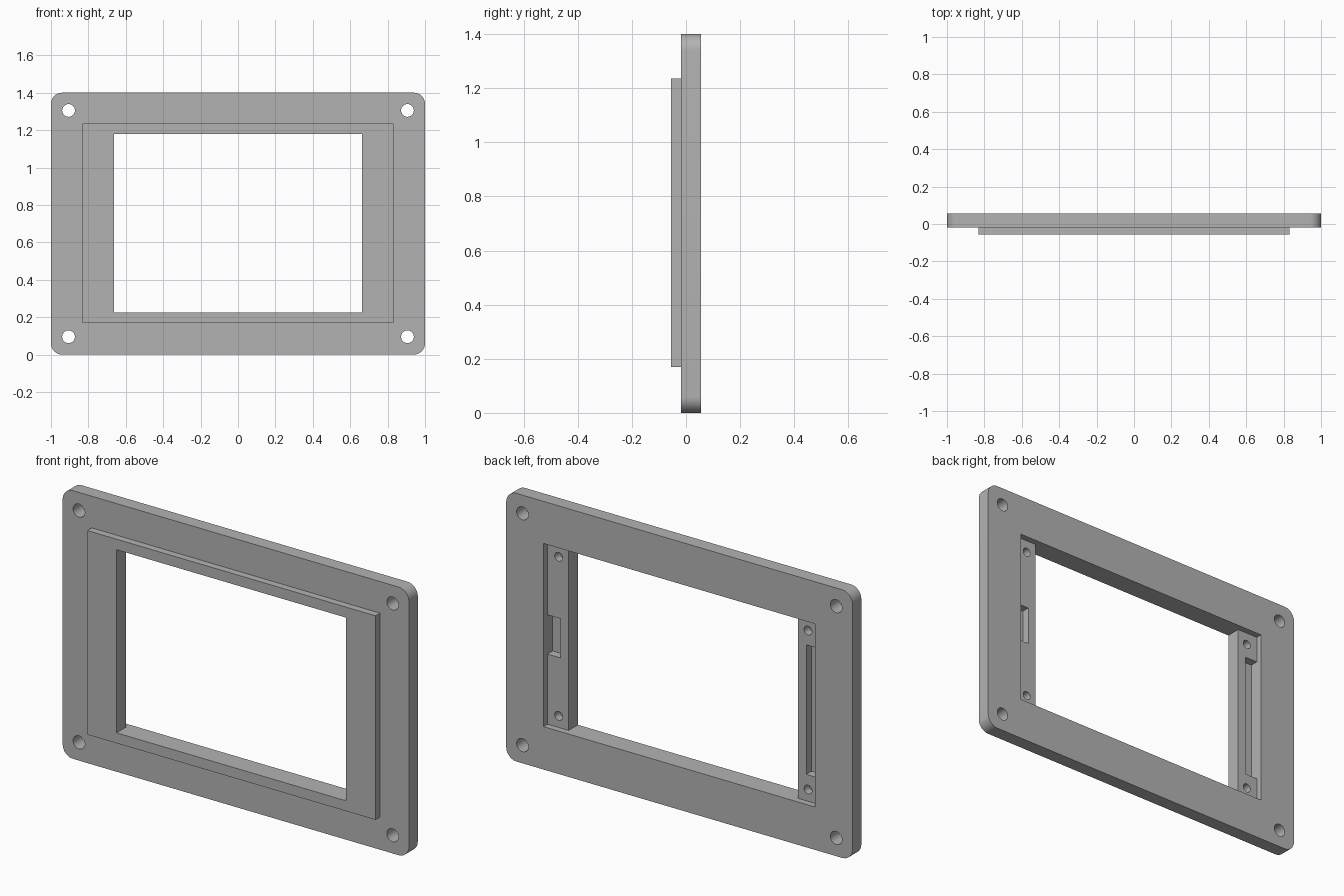
import bpy
import bmesh
from math import pi
from mathutils import Matrix, Vector

default = bpy.data.objects.get("Cube")
if default:
    bpy.data.objects.remove(default, do_unlink=True)

# Material
grey = bpy.data.materials.new("plain grey")
grey.use_nodes = True
colour = (0.45, 0.45, 0.45, 1)
grey.diffuse_color = colour
grey.node_tree.nodes["Principled BSDF"].inputs["Base Color"].default_value = colour

# Main dimensions
BACK, STEP, FRONT = 0.055, -0.018, -0.055
LEDGE, FLOOR = 0.022, -0.021
MID = 0.7
OPEN_X, OPEN_LOW, OPEN_HIGH = 0.663, 0.224, 1.18
POCKET_X = 0.785
SLOT_X = 0.71


def finish(name, bm):
    mesh = bpy.data.meshes.new(name)
    bm.to_mesh(mesh)
    bm.free()
    mesh.materials.append(grey)
    obj = bpy.data.objects.new(name, mesh)
    bpy.context.collection.objects.link(obj)
    return obj


def box(name, x, y, z, radius=0):
    """Box from (low, high) ranges; the edges along y can be rounded."""
    bm = bmesh.new()
    size = Vector((x[1] - x[0], y[1] - y[0], z[1] - z[0]))
    centre = Vector((sum(x), sum(y), sum(z))) / 2
    bmesh.ops.create_cube(bm, size=1, matrix=Matrix.Translation(centre) @ Matrix.Diagonal(size).to_4x4())
    if radius:
        edges = [e for e in bm.edges if abs(e.verts[0].co.y - e.verts[1].co.y) > 0.01]
        bmesh.ops.bevel(bm, geom=edges, offset=radius, segments=10, profile=0.5, affect='EDGES')
    return finish(name, bm)


def rod(name, x, z, y, radius):
    """Cylinder along y."""
    bm = bmesh.new()
    place = Matrix.Translation((x, sum(y) / 2, z)) @ Matrix.Rotation(pi / 2, 4, 'X')
    bmesh.ops.create_cone(bm, cap_ends=True, segments=32, radius1=radius, radius2=radius,
                          depth=y[1] - y[0], matrix=place)
    return finish(name, bm)


def combine(target, tool, operation='DIFFERENCE'):
    tool.hide_render = True
    mod = target.modifiers.new("combine", 'BOOLEAN')
    mod.operation = operation
    mod.solver = 'EXACT'
    mod.object = tool
    bpy.context.view_layer.objects.active = target
    bpy.ops.object.modifier_apply(modifier=mod.name)
    bpy.data.objects.remove(tool, do_unlink=True)


# Rounded plate with the raised front border
frame = box("bezel_frame", (-1, 1), (STEP, BACK), (0, 1.4), radius=0.06)
border = box("raised_border", (-0.832, 0.832), (FRONT, 0), (0.17, 1.235))
combine(frame, border, 'UNION')

# Screen opening and the shallow pocket behind it
opening = (OPEN_LOW, OPEN_HIGH)
combine(frame, box("opening_cutter", (-OPEN_X, OPEN_X), (-0.2, 0.2), opening))
combine(frame, box("pocket_cutter", (-POCKET_X, POCKET_X), (LEDGE, 0.2), opening))

# Short notch in the left ledge, long slot in the right ledge
combine(frame, box("notch_cutter", (SLOT_X, POCKET_X), (FLOOR, 0.1), (0.59, 0.795)))
combine(frame, box("slot_cutter", (-POCKET_X, -SLOT_X), (FLOOR, 0.1), (MID - 0.338, MID + 0.338)))

# Corner through holes and blind screw holes in the ledges
for sx in (-1, 1):
    for sz in (-1, 1):
        combine(frame, rod("corner_hole", sx * 0.906, MID + sz * 0.605, (-0.2, 0.2), 0.034))
        combine(frame, rod("screw_hole", sx * 0.72, MID + sz * 0.415, (FLOOR, 0.1), 0.023))

# Smooth rounding, sharp edges
bpy.ops.object.select_all(action='DESELECT')
frame.select_set(True)
bpy.context.view_layer.objects.active = frame
bpy.ops.object.shade_smooth_by_angle(angle=pi / 6)
